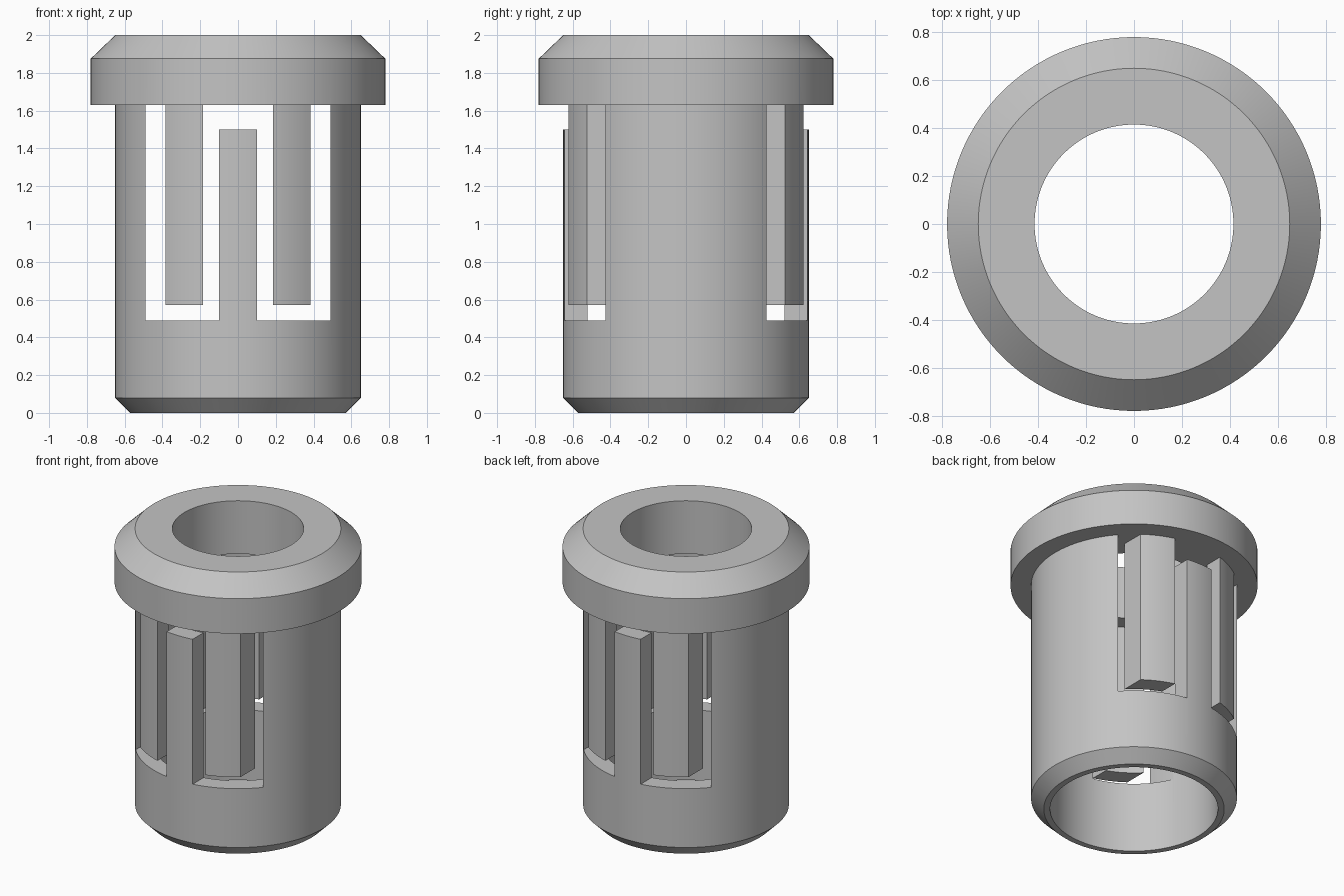
import bpy, bmesh, math
from mathutils import Matrix

if "Cube" in bpy.data.objects:
    bpy.data.objects.remove(bpy.data.objects["Cube"])

grey = bpy.data.materials.new("plain grey")
grey.use_nodes = True
color = (0.55, 0.55, 0.55, 1)
grey.diffuse_color = color
grey.node_tree.nodes["Principled BSDF"].inputs["Base Color"].default_value = color


def make_object(name, bm):
    bmesh.ops.recalc_face_normals(bm, faces=bm.faces)
    mesh = bpy.data.meshes.new(name)
    bm.to_mesh(mesh)
    bm.free()
    mesh.materials.append(grey)
    obj = bpy.data.objects.new(name, mesh)
    bpy.context.collection.objects.link(obj)
    return obj


def lathe(name, profile, sides=128):
    """Turn a closed (radius, height) profile around z."""
    bm = bmesh.new()
    rings = []
    for i in range(sides):
        turn = Matrix.Rotation(math.tau * i / sides, 3, "Z")
        rings.append([bm.verts.new((r, 0, z)) for r, z in profile])
        bmesh.ops.rotate(bm, verts=rings[-1], matrix=turn)
    n = len(profile)
    for i in range(sides):
        a, b = rings[i], rings[(i + 1) % sides]
        for j in range(n):
            k = (j + 1) % n
            bm.faces.new((a[j], b[j], b[k], a[k]))
    return make_object(name, bm)


def extrude_y(name, outline, depth):
    """Extrude an (x, z) outline along y, centred on the origin."""
    bm = bmesh.new()
    face = bm.faces.new([bm.verts.new((x, -depth / 2, z)) for x, z in outline])
    new = bmesh.ops.extrude_face_region(bm, geom=[face])["geom"]
    verts = [v for v in new if isinstance(v, bmesh.types.BMVert)]
    bmesh.ops.translate(bm, verts=verts, vec=(0, depth, 0))
    return make_object(name, bm)


# Hollow sleeve with a chamfered foot and a wide chamfered collar
bore, inner, outer, collar, under = 0.415, 0.53, 0.65, 0.78, 1.63
sleeve = lathe("slotted_sleeve", [
    (inner, 0), (0.57, 0), (outer, 0.08), (outer, under),
    (collar, under), (collar, 1.875), (outer, 2), (bore, 2),
    (bore, under), (inner, under)])

# Window cutter: leaves a standing post and two hanging prongs, front and back
half = [(0.10, 1.5), (0.10, 0.49), (0.49, 0.49), (0.49, under),
        (0.385, under), (0.385, 0.57), (0.185, 0.57), (0.185, under)]
cutter = extrude_y("window_cutter", half + [(-x, z) for x, z in reversed(half)], 2)
cutter.hide_render = True

cut = sleeve.modifiers.new("windows", "BOOLEAN")
cut.operation = "DIFFERENCE"
cut.solver = "EXACT"
cut.object = cutter
bpy.ops.object.select_all(action="DESELECT")
bpy.context.view_layer.objects.active = sleeve
sleeve.select_set(True)
bpy.ops.object.modifier_apply(modifier=cut.name)
bpy.data.objects.remove(cutter)
bpy.ops.object.shade_smooth_by_angle(angle=math.radians(25))
